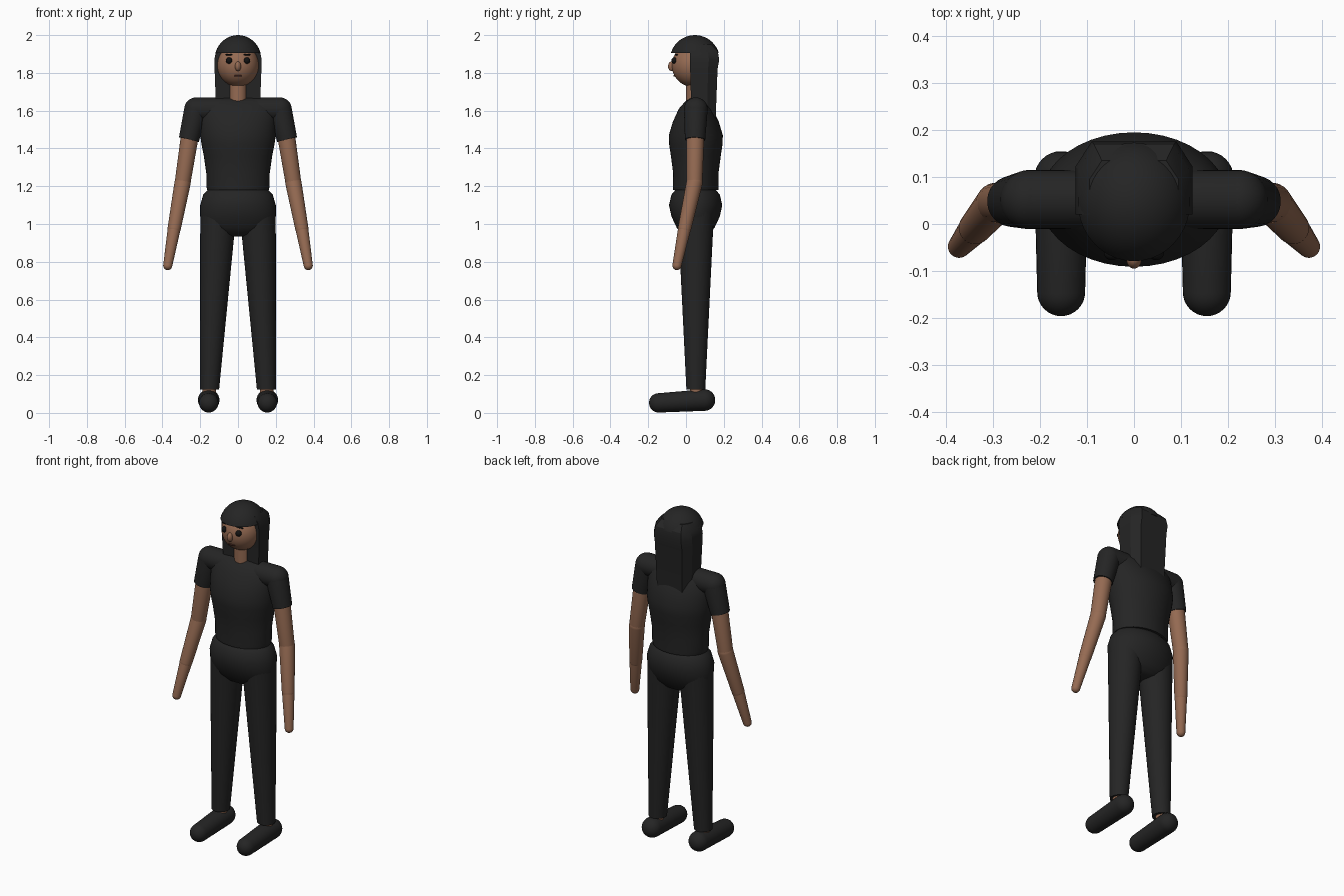
import bpy, bmesh, math
from mathutils import Vector, Matrix

if "Cube" in bpy.data.objects:
    bpy.data.objects.remove(bpy.data.objects["Cube"])


def material(name, r, g, b):
    m = bpy.data.materials.new(name)
    m.use_nodes = True
    m.diffuse_color = (r, g, b, 1)
    bsdf = m.node_tree.nodes["Principled BSDF"]
    bsdf.inputs["Base Color"].default_value = (r, g, b, 1)
    bsdf.inputs["Roughness"].default_value = 0.8
    return m


skin = material("brown skin", 0.30, 0.145, 0.085)
cloth = material("black cloth", 0.018, 0.018, 0.018)
eye_black = material("eye black", 0.006, 0.006, 0.006)
lip = material("dark lip", 0.09, 0.03, 0.022)


def finish(name, bm, mat, angle=40):
    bmesh.ops.recalc_face_normals(bm, faces=bm.faces)
    mesh = bpy.data.meshes.new(name)
    bm.to_mesh(mesh)
    bm.free()
    mesh.materials.append(mat)
    ob = bpy.data.objects.new(name, mesh)
    bpy.context.collection.objects.link(ob)
    bpy.ops.object.select_all(action="DESELECT")
    ob.select_set(True)
    bpy.context.view_layer.objects.active = ob
    bpy.ops.object.shade_smooth_by_angle(angle=math.radians(angle))
    return ob


def bridge(bm, rings):
    """Skin a stack of vertex rings and cap both ends."""
    for a, b in zip(rings, rings[1:]):
        n = len(a)
        for i in range(n):
            j = (i + 1) % n
            bm.faces.new((a[i], a[j], b[j], b[i]))
    bm.faces.new(rings[0])
    bm.faces.new(rings[-1])


def loft(name, rings, mat, n=40):
    """Horizontal ellipses: (z, centre x, centre y, radius x, radius y)."""
    bm = bmesh.new()
    turn = [math.tau * i / n for i in range(n)]
    bridge(bm, [[bm.verts.new((cx + rx * math.cos(t), cy + ry * math.sin(t), z))
                 for t in turn] for z, cx, cy, rx, ry in rings])
    return finish(name, bm, mat)


def ellipsoid(name, centre, radii, mat, cut_z=None):
    bm = bmesh.new()
    bmesh.ops.create_uvsphere(bm, u_segments=40, v_segments=24, radius=1)
    bmesh.ops.transform(bm, verts=bm.verts,
                        matrix=Matrix.Translation(centre) @ Matrix.Diagonal((*radii, 1)))
    if cut_z is not None:
        cut = bmesh.ops.bisect_plane(bm, geom=bm.verts[:] + bm.edges[:] + bm.faces[:],
                                     plane_co=(0, 0, cut_z), plane_no=(0, 0, 1),
                                     clear_inner=True)
        edges = [e for e in cut["geom_cut"] if isinstance(e, bmesh.types.BMEdge)]
        bmesh.ops.edgenet_fill(bm, edges=edges)
    return finish(name, bm, mat)


def capsule(name, a, ra, b, rb, mat, flat_end=False):
    """Tapered tube from a to b with round ends, or a flat far end."""
    a, b = Vector(a), Vector(b)
    rot = (b - a).to_track_quat("Z", "Y").to_matrix()
    length = (b - a).length
    steps, n = 8, 28
    profile = []
    for i in range(1, steps + 1):
        t = math.pi / 2 * i / steps
        profile.append((ra * math.sin(t), -ra * math.cos(t)))
    if flat_end:
        profile.append((rb, length))
    else:
        for i in range(steps):
            t = math.pi / 2 * i / steps
            profile.append((rb * math.cos(t), length + rb * math.sin(t)))
    bm = bmesh.new()
    bridge(bm, [[bm.verts.new(a + rot @ Vector((r * math.cos(math.tau * k / n),
                                                r * math.sin(math.tau * k / n), h)))
                 for k in range(n)] for r, h in profile])
    return finish(name, bm, mat)


# Shirt body and shoulder yoke
loft("shirt", [(z, 0, 0.052, rx, ry) for z, rx, ry in (
    (1.18, 0.163, 0.12), (1.2, 0.168, 0.121), (1.27, 0.168, 0.12),
    (1.36, 0.181, 0.132), (1.42, 0.193, 0.141), (1.47, 0.2, 0.143),
    (1.54, 0.2, 0.122), (1.61, 0.2, 0.09), (1.65, 0.19, 0.055),
    (1.668, 0.17, 0.025))], cloth)
capsule("shoulder_yoke", (-0.222, 0.052, 1.607), 0.063, (0.222, 0.052, 1.607), 0.063, cloth)

# Hips
loft("trouser_hips", [(z, 0, 0.051, rx, ry) for z, rx, ry in (
    (1.195, 0.13, 0.08), (1.186, 0.155, 0.103), (1.155, 0.184, 0.128),
    (1.1, 0.2, 0.141), (1.04, 0.2, 0.128), (0.98, 0.188, 0.1),
    (0.945, 0.13, 0.07), (0.935, 0.07, 0.04))], cloth)

for side, s in (("left", 1), ("right", -1)):
    # Arm, from sleeve to hand
    capsule(side + "_sleeve", (s * 0.222, 0.052, 1.607), 0.063,
            (s * 0.26, 0.048, 1.447), 0.054, cloth, flat_end=True)
    elbow = (s * 0.293, 0.045, 1.22)
    wrist = (s * 0.338, -0.008, 0.975)
    capsule(side + "_upper_arm", (s * 0.25, 0.05, 1.5), 0.048, elbow, 0.042, skin)
    capsule(side + "_forearm", elbow, 0.043, wrist, 0.035, skin)
    capsule(side + "_hand", wrist, 0.034, (s * 0.372, -0.048, 0.78), 0.024, skin)

    # Trouser leg, ankle and shoe
    loft(side + "_trouser_leg", [(z, s * cx, 0.052, r, r) for z, cx, r in (
        (1.08, 0.1, 0.098), (0.94, 0.11, 0.09), (0.125, 0.15, 0.05))], cloth, 32)
    loft(side + "_ankle", [(z, s * 0.152, 0.055, 0.035, 0.035)
                           for z in (0.2, 0.09)], skin, 24)
    capsule(side + "_shoe", (s * 0.155, 0.098, 0.068), 0.057,
            (s * 0.155, -0.145, 0.053), 0.051, cloth)

    # Eye and brow
    ellipsoid(side + "_eye", (s * 0.047, -0.061, 1.865), (0.017, 0.016, 0.017), eye_black)
    ellipsoid(side + "_brow", (s * 0.045, -0.05, 1.896), (0.025, 0.008, 0.004), eye_black)

# Neck, head and face
loft("neck", [(z, 0, 0.048, 0.048, 0.048) for z in (1.62, 1.78)], skin, 32)
ellipsoid("head", (0, 0.035, 1.84), (0.11, 0.11, 0.113), skin)
ellipsoid("nose", (0, -0.075, 1.835), (0.016, 0.02, 0.026), skin)
ellipsoid("mouth", (0, -0.06, 1.785), (0.022, 0.007, 0.005), lip)

# Hair cap with a straight fringe
ellipsoid("hair_cap", (0, 0.047, 1.868), (0.125, 0.132, 0.132), cloth, cut_z=1.906)

# Long hair hanging behind, narrower towards the back
bm = bmesh.new()
rings = []
for z, half, front, back in ((1.95, 0.095, 0.02, 0.135), (1.915, 0.117, 0.02, 0.168),
                             (1.87, 0.125, 0.02, 0.176), (1.82, 0.124, 0.022, 0.167),
                             (1.53, 0.113, 0.03, 0.156)):
    mid = front + (back - front) * 0.65
    outline = ((-half, front), (half, front), (half, mid), (half * 0.72, back),
               (-half * 0.72, back), (-half, mid))
    rings.append([bm.verts.new((x, y, z)) for x, y in outline])
bridge(bm, rings)
finish("long_hair", bm, cloth, 30)
